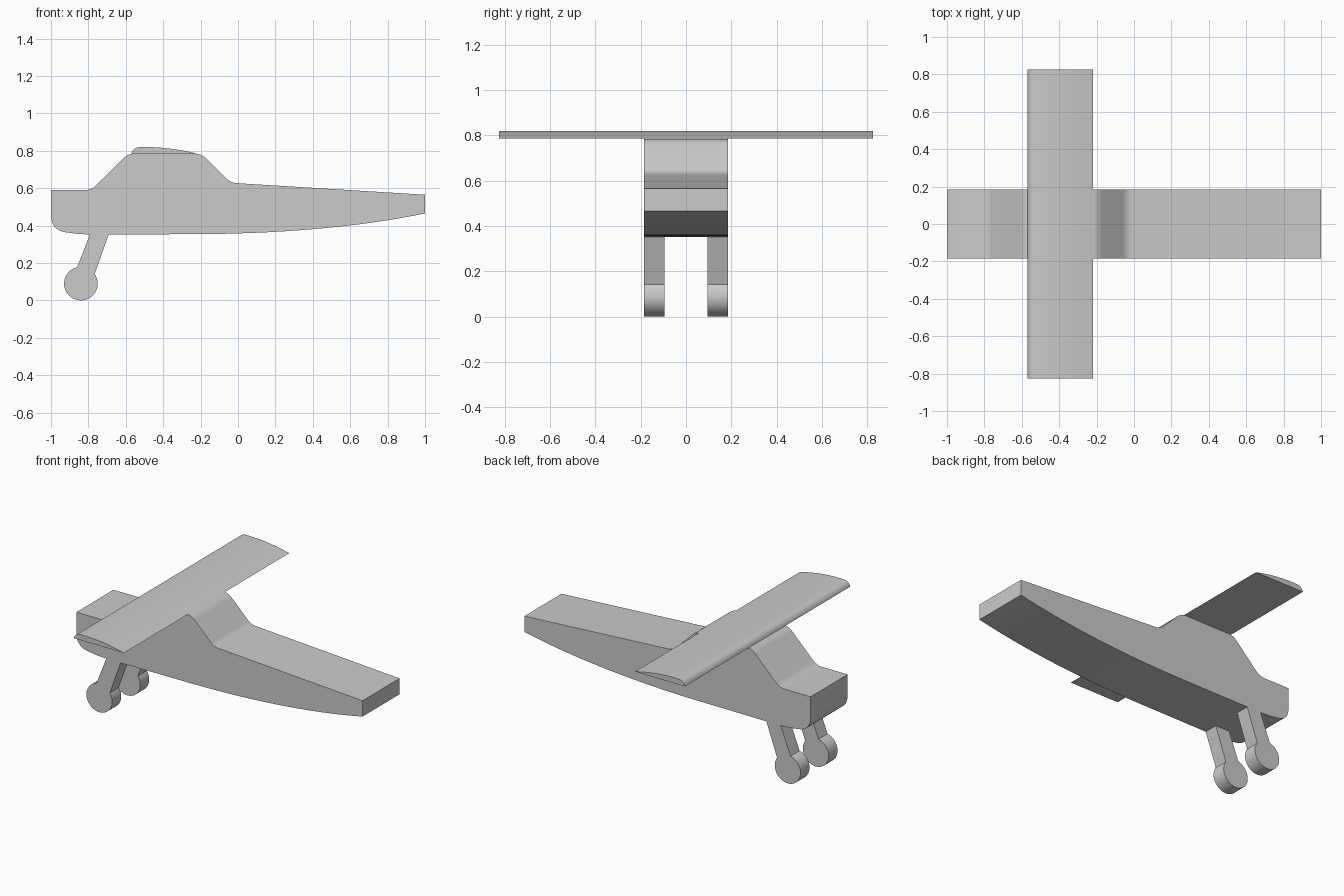
import bpy, bmesh
from math import sin, cos, radians
from mathutils import Vector

cube = bpy.data.objects.get("Cube")
if cube:
    bpy.data.objects.remove(cube, do_unlink=True)

grey = bpy.data.materials.new("plain grey")
grey.use_nodes = True
grey.diffuse_color = (0.6, 0.6, 0.6, 1)
grey.node_tree.nodes["Principled BSDF"].inputs["Base Color"].default_value = (0.6, 0.6, 0.6, 1)


def bend(a, b, c, steps=8):
    """Quadratic curve from a to c, pulled towards b."""
    a, b, c = Vector(a), Vector(b), Vector(c)
    return [a.lerp(b, i / steps).lerp(b.lerp(c, i / steps), i / steps)
            for i in range(steps + 1)]


def extrude(name, outline, y0, y1):
    """Side outline (x, z) swept across from y0 to y1."""
    bm = bmesh.new()
    face = bm.faces.new([bm.verts.new((x, y0, z)) for x, z in outline])
    swept = bmesh.ops.extrude_face_region(bm, geom=[face])
    verts = [v for v in swept["geom"] if isinstance(v, bmesh.types.BMVert)]
    bmesh.ops.translate(bm, verts=verts, vec=(0, y1 - y0, 0))
    bmesh.ops.recalc_face_normals(bm, faces=bm.faces)
    mesh = bpy.data.meshes.new(name)
    bm.to_mesh(mesh)
    bm.free()
    mesh.materials.append(grey)
    obj = bpy.data.objects.new(name, mesh)
    bpy.context.collection.objects.link(obj)
    bpy.ops.object.select_all(action='DESELECT')
    obj.select_set(True)
    bpy.context.view_layer.objects.active = obj
    bpy.ops.object.shade_smooth_by_angle(angle=radians(30))
    return obj


# Fuselage: rounded chin, swept-up tail, raised cabin
fuselage = [(-1, 0.59)]
fuselage += bend((-1, 0.46), (-1, 0.375), (-0.92, 0.364))
fuselage += bend((-0.86, 0.356), (-0.81, 0.352), (-0.74, 0.352), 4)
fuselage += bend((-0.3, 0.354), (0.45, 0.352), (1, 0.465), 16)
fuselage += [(1, 0.565)]
fuselage += bend((-0.01, 0.627), (-0.04, 0.63), (-0.06, 0.65))
fuselage += bend((-0.17, 0.758), (-0.195, 0.783), (-0.23, 0.785))
fuselage += bend((-0.56, 0.785), (-0.59, 0.783), (-0.615, 0.757))
fuselage += bend((-0.76, 0.614), (-0.785, 0.59), (-0.82, 0.59))
extrude("fuselage", fuselage, -0.185, 0.185)

# Wing: flat underside, rounded leading edge, curved top
wing = bend((-0.57, 0.785), (-0.56, 0.82), (-0.52, 0.82))
wing += bend((-0.5, 0.82), (-0.36, 0.82), (-0.22, 0.785), 10)
extrude("wing", wing, -0.825, 0.825)

# Landing gear: slanted strut flowing into a round wheel
strut_wheel = [(-0.69, 0.356), (-0.79, 0.356)]
for i in range(33):
    angle = radians(103 + 292 * i / 32)
    strut_wheel.append((-0.84 + 0.09 * cos(angle), 0.09 + 0.09 * sin(angle)))
for side, sign in (("front", -1), ("back", 1)):
    extrude(side + "_landing_gear", strut_wheel, sign * 0.095, sign * 0.185)
